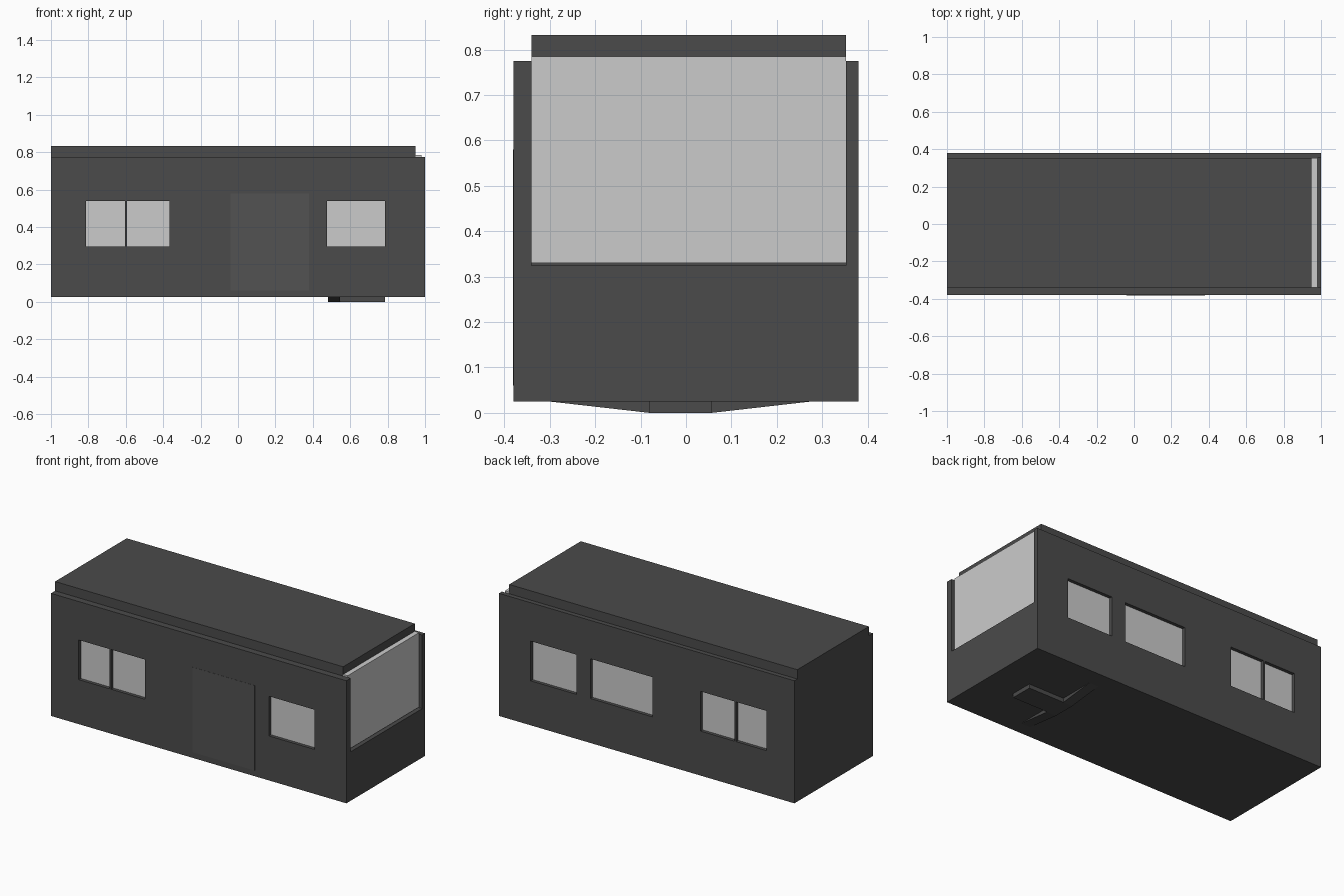
import bpy, bmesh

if "Cube" in bpy.data.objects:
    bpy.data.objects.remove(bpy.data.objects["Cube"])


def material(name, v):
    m = bpy.data.materials.new(name)
    m.diffuse_color = (v, v, v, 1)
    m.use_nodes = True
    m.node_tree.nodes["Principled BSDF"].inputs["Base Color"].default_value = m.diffuse_color
    return m


DARK = material("dark_paint", 0.07)
DOOR = material("door_paint", 0.085)
GLASS = material("window_grey", 0.8)


def prism(name, profiles, mat=None):
    """Mesh of solids; each entry is (x0, x1, [(y, z), ...]) extruded along x."""
    bm = bmesh.new()
    for x0, x1, pts in profiles:
        face = bm.faces.new([bm.verts.new((x0, y, z)) for y, z in pts])
        ext = bmesh.ops.extrude_face_region(bm, geom=[face])["geom"]
        bmesh.ops.translate(bm, vec=(x1 - x0, 0, 0),
                            verts=[g for g in ext if isinstance(g, bmesh.types.BMVert)])
    bmesh.ops.recalc_face_normals(bm, faces=bm.faces)
    me = bpy.data.meshes.new(name)
    bm.to_mesh(me)
    bm.free()
    ob = bpy.data.objects.new(name, me)
    bpy.context.collection.objects.link(ob)
    if mat:
        me.materials.append(mat)
    return ob


def box(x0, x1, y0, y1, z0, z1):
    return x0, x1, [(y0, z0), (y1, z0), (y1, z1), (y0, z1)]


# Window openings along the walls
Z0, Z1, DEPTH, W = 0.297, 0.54, 0.02, 0.38
shared = [(-0.812, -0.605), (-0.593, -0.365), (0.475, 0.785)]
walls = {"front": (-1, shared), "back": (1, shared + [(-0.04, 0.38)])}

# Body shell with window recesses and an open end for the windscreen
body = prism("body", [box(-1, 1, -W, W, 0.025, 0.775)], DARK)
holes = [box(0.95, 1.1, -0.34, 0.352, 0.325, 0.9)]
for side, (s, spans) in walls.items():
    for i, (a, b) in enumerate(spans):
        y0, y1 = sorted((s * (W - DEPTH - 0.006), s * (W + 0.1)))
        holes.append(box(a, b, y0, y1, Z0, Z1))
        p0, p1 = sorted((s * (W - DEPTH - 0.006), s * (W - DEPTH)))
        prism(f"{side}_window_{i + 1}", [box(a, b, p0, p1, Z0, Z1)], GLASS)
cutter = prism("opening_cutter", holes)
cutter.hide_render = True
cutter.hide_set(True)
mod = body.modifiers.new("openings", 'BOOLEAN')
mod.operation = 'DIFFERENCE'
mod.solver = 'EXACT'
mod.object = cutter

# Roof, windscreen and flush door
prism("roof", [box(-1, 0.95, -0.34, 0.352, 0.77, 0.832)], DARK)
prism("windscreen", [box(0.95, 0.98, -0.34, 0.352, 0.33, 0.785)], GLASS)
prism("door", [box(-0.04, 0.38, -W - 0.001, -W + 0.01, 0.06, 0.58)], DOOR)

# Tow hitch under the floor: tapered crossbar and stem
prism("hitch_crossbar", [(0.482, 0.545, [(-0.3, 0.025), (-0.08, 0), (0.056, 0), (0.275, 0.025)])], DARK)
prism("hitch_stem", [box(0.545, 0.785, -0.08, 0.056, 0, 0.025)], DARK)
